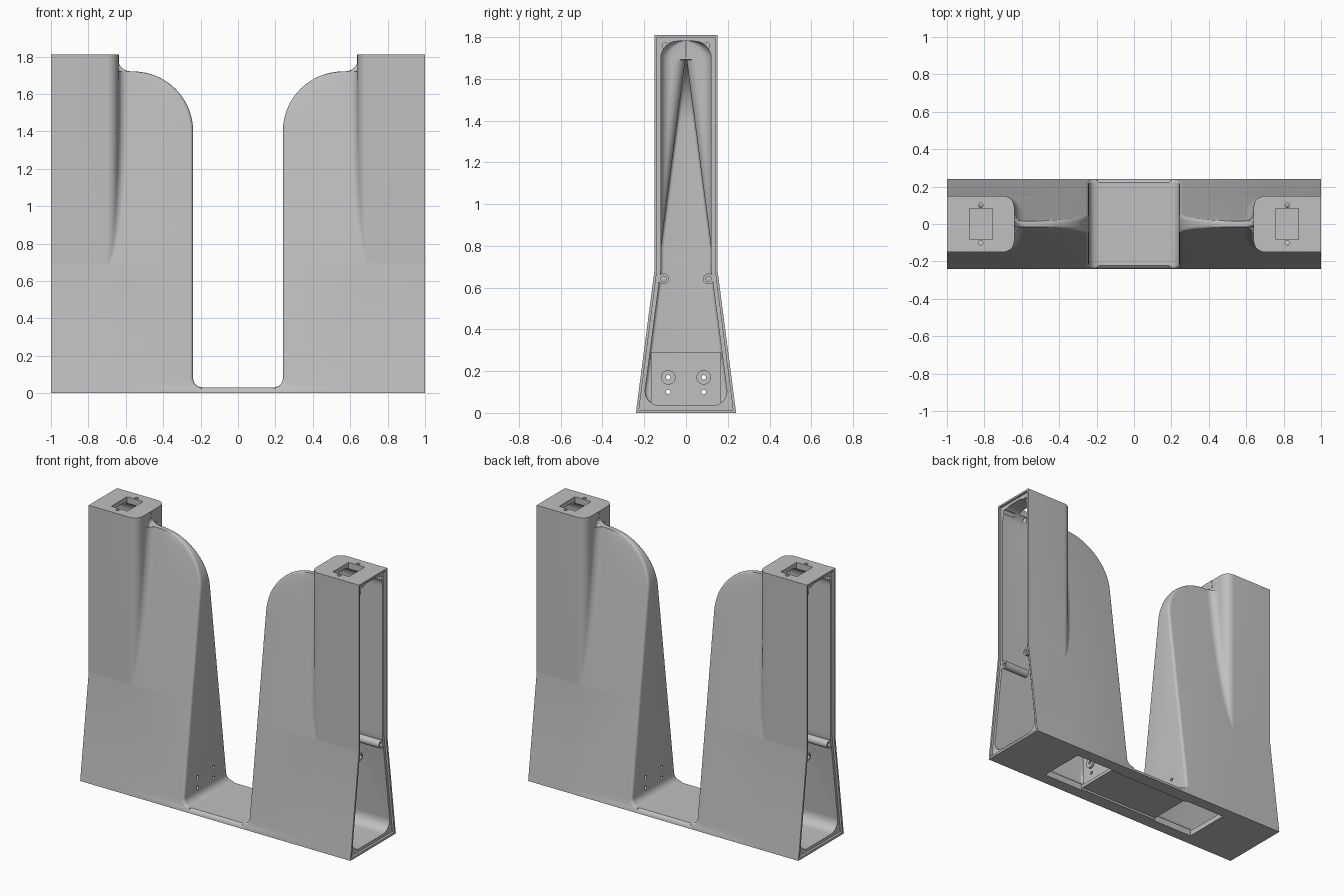
import bpy, bmesh, math

old = bpy.data.objects.get("Cube")
if old:
    bpy.data.objects.remove(old, do_unlink=True)

grey = bpy.data.materials.new("matte grey")
grey.use_nodes = True
COLOUR = (0.527, 0.527, 0.527, 1)
grey.diffuse_color = COLOUR
grey.node_tree.nodes["Principled BSDF"].inputs["Base Color"].default_value = COLOUR


def make_object(name, bm):
    bmesh.ops.remove_doubles(bm, verts=bm.verts, dist=1e-5)
    bmesh.ops.recalc_face_normals(bm, faces=bm.faces)
    mesh = bpy.data.meshes.new(name)
    bm.to_mesh(mesh)
    bm.free()
    mesh.materials.append(grey)
    ob = bpy.data.objects.new(name, mesh)
    bpy.context.collection.objects.link(ob)
    return ob


def loft(name, rings):
    bm = bmesh.new()
    loops = [[bm.verts.new(p) for p in ring] for ring in rings]
    for a, b in zip(loops, loops[1:]):
        for i in range(len(a)):
            j = (i + 1) % len(a)
            bm.faces.new((a[i], a[j], b[j], b[i]))
    bm.faces.new(loops[0])
    bm.faces.new(loops[-1])
    return make_object(name, bm)


def prism(name, profile, x1, x2):
    return loft(name, [[(x, y, z) for y, z in profile] for x in (x1, x2)])


def box(name, x1, x2, half, z1, z2):
    return prism(name, [(-half, z1), (half, z1), (half, z2), (-half, z2)], x1, x2)


def rod(name, axis, a, b, start, end, radius, sides=24):
    """Cylinder along x (a, b are y, z) or along z (a, b are x, y)."""
    rings = []
    for s in (start, end):
        ring = []
        for i in range(sides):
            t = 2 * math.pi * i / sides
            u, v = a + radius * math.cos(t), b + radius * math.sin(t)
            ring.append((s, u, v) if axis == "x" else (u, v, s))
        rings.append(ring)
    return loft(name, rings)


def arc(cx, cy, r, t1, t2, n):
    return [(cx + r * math.cos(t1 + (t2 - t1) * i / n),
             cy + r * math.sin(t1 + (t2 - t1) * i / n)) for i in range(n + 1)]


def section(z, x_open, x0, c, r1, w, xe, re):
    """Level outline: a column of half width c blending into a fin of half width w."""
    xe = min(xe, x0 - 0.003)
    r2 = min(0.05, (x0 - xe) / 2)
    re = min(re, 0.9 * w, (x0 - xe) / 2)
    r1 = min(r1, 0.8 * c)
    dy = max(0, w + r2 - (c - r1))
    dx = math.sqrt(max(0, (r1 + r2) ** 2 - dy ** 2))
    t = math.atan2(dy, -dx)
    half = [(x_open, c)]
    half += arc(x0 + r1, c - r1, r1, math.pi / 2, t, 8)
    half += arc(x0 + r1 - dx, w + r2, r2, t + math.pi, 1.5 * math.pi, 8)
    half += arc(xe + re, w - re, re, math.pi / 2, math.pi, 5)
    full = half + [(x, -y) for x, y in reversed(half)]
    return [(x, y, z) for x, y in full]


def wedge(z):
    return 0.24 - 0.09 * z / 0.69


def steps(a, b, n):
    return [a + (b - a) * i / n for i in range(n + 1)]


def eased(a, b, n):
    return [a + (b - a) * math.sin(math.pi / 2 * i / n) for i in range(n + 1)]


def round_off(d, r):
    return math.sqrt(max(0, r * r - d * d))


# Outer shell of one tower
def outer_end(z):
    if z < 0.08:
        return 0.19 + round_off(0.08 - max(z, 0.03), 0.05)
    if z <= 1.4:
        return 0.24
    if z < 1.72:
        return 0.56 - round_off(z - 1.4, 0.32)
    return 0.575 + round_off(max(0, 1.785 - z), 0.065)


def outer(z):
    w = wedge(z)
    return section(z, 1.0, 0.64, max(0.15, w), 0.06, w, outer_end(z), 0.018)


levels = [0.0] + steps(0.03, 0.08, 8) + [0.69] + steps(0.70, 1.38, 16)
levels += eased(1.4, 1.72, 18) + steps(1.725, 1.785, 8) + [1.81]
tower = loft("tower_shell", [outer(z) for z in levels])


# Hollow inside, following the shell
def inner(z):
    c = max(0.12, wedge(z) - 0.03)
    if z > 1.7:
        c += round_off(z - 1.7, 0.08) - 0.08
    if z < 0.115:
        c += round_off(0.115 - z, 0.08) - 0.08
    w = min(max(0.002, wedge(z) - 0.016), c)
    xe = 0.265
    if z > 1.4:
        xe = 0.56 - round_off(z - 1.4, 0.295)
    if z > 1.69:
        xe = 0.667
    return section(z, 1.1, 0.67, c, 0.05, w, xe, 0.015)


levels = [0.15 - z for z in reversed(eased(0.035, 0.115, 8))]
levels += [0.69] + steps(0.70, 1.38, 16)
levels += eased(1.4, 1.69, 14) + [1.692] + eased(1.7, 1.78, 8)
cavity = loft("cavity_cutter", [inner(z) for z in levels])


def combine(target, tool, operation):
    mod = target.modifiers.new("combine", "BOOLEAN")
    mod.operation = operation
    mod.solver = "EXACT"
    mod.object = tool
    bpy.context.view_layer.objects.active = target
    bpy.ops.object.modifier_apply(modifier=mod.name)
    bpy.data.objects.remove(tool, do_unlink=True)


combine(tower, cavity, "DIFFERENCE")

# Recessed seat for an end cover
seat = [(0.225, 0.015), (0.138, 0.69), (0.138, 1.798)]
seat += [(-y, z) for y, z in reversed(seat)]
combine(tower, prism("seat_cutter", seat, 0.985, 1.1), "DIFFERENCE")

# Inner mounting pad and screw bosses
combine(tower, box("pad", 0.25, 0.28, 0.168, 0.02, 0.29), "UNION")
for side in (-1, 1):
    combine(tower, rod("boss", "x", side * 0.085, 0.17, 0.27, 0.295, 0.035), "UNION")
    combine(tower, rod("post", "x", side * 0.108, 0.642, 0.8, 0.984, 0.026), "UNION")

# Floor opening, cable channel and top socket
combine(tower, box("floor_cutter", 0.3, 0.6, 0.16, -0.1, 0.08), "DIFFERENCE")
combine(tower, box("channel_cutter", 0.1, 0.31, 0.15, -0.1, 0.014), "DIFFERENCE")
combine(tower, box("socket_cutter", 0.76, 0.88, 0.083, 1.7, 1.9), "DIFFERENCE")

# Screw holes
for side in (-1, 1):
    holes = [rod("hole", "x", side * 0.085, 0.17, 0.1, 0.35, 0.011, 16),
             rod("hole", "x", side * 0.085, 0.10, 0.1, 0.35, 0.011, 16),
             rod("hole", "x", side * 0.108, 0.642, 0.9, 1.1, 0.013, 16),
             rod("hole", "x", side * 0.1, 1.758, 0.9, 1.1, 0.014, 16),
             rod("hole", "z", 0.82, side * 0.1, 1.7, 1.9, 0.012, 16)]
    for hole in holes:
        combine(tower, hole, "DIFFERENCE")

# Second tower
mirror = tower.modifiers.new("mirror", "MIRROR")
mirror.use_clip = False
mirror.use_mirror_merge = False
bpy.context.view_layer.objects.active = tower
bpy.ops.object.modifier_apply(modifier=mirror.name)

# Thin plate joining the towers, with the channel beneath
half = [(0.15, 0.014), (0.15, 0.0), (0.24, 0.0), (wedge(0.014), 0.014)]
half += [(0.233, 0.022), (0.222, 0.03)]
profile = half + [(-y, z) for y, z in reversed(half)]
plate = prism("base_plate", profile, -0.208, 0.208)

for ob in (tower, plate):
    bpy.ops.object.select_all(action="DESELECT")
    ob.select_set(True)
    bpy.context.view_layer.objects.active = ob
    bpy.ops.object.shade_smooth_by_angle(angle=math.radians(32))
